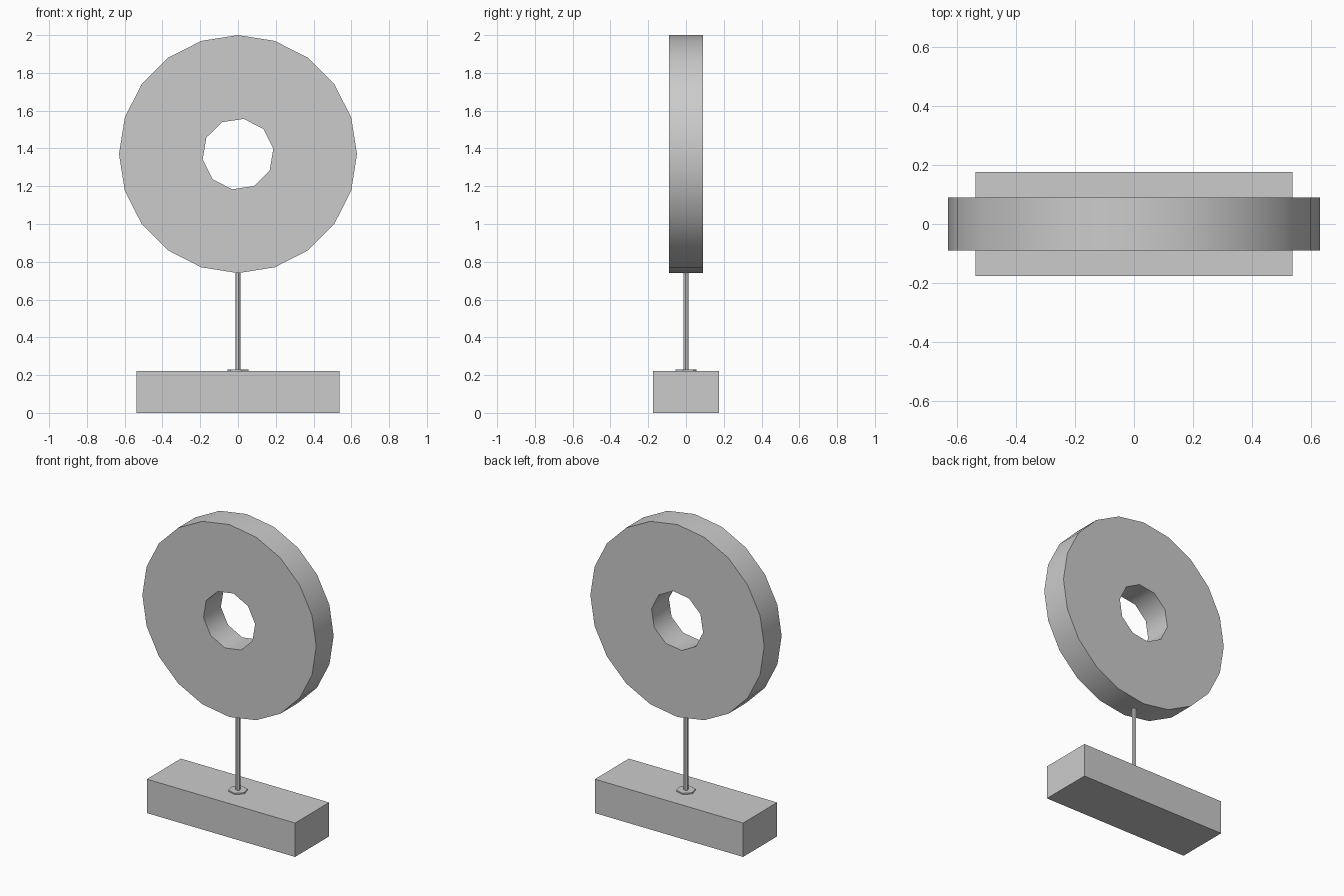
import bpy, bmesh, math

if "Cube" in bpy.data.objects:
    bpy.data.objects.remove(bpy.data.objects["Cube"])


def finish(name, bm, smooth_angle=None):
    bmesh.ops.recalc_face_normals(bm, faces=bm.faces)
    mesh = bpy.data.meshes.new(name)
    bm.to_mesh(mesh)
    bm.free()
    obj = bpy.data.objects.new(name, mesh)
    bpy.context.collection.objects.link(obj)
    if smooth_angle:
        bpy.ops.object.select_all(action='DESELECT')
        obj.select_set(True)
        bpy.context.view_layer.objects.active = obj
        bpy.ops.object.shade_smooth_by_angle(angle=math.radians(smooth_angle))
    return obj


def prism(name, sides, radius, z0, z1, turn=0):
    # upright polygonal prism
    bpy.ops.mesh.primitive_cylinder_add(vertices=sides, radius=radius, depth=z1 - z0,
                                        location=(0, 0, (z0 + z1) / 2),
                                        rotation=(0, 0, math.radians(turn)))
    bpy.context.object.name = name


# Base block
bpy.ops.mesh.primitive_cube_add(size=1, location=(0, 0, 0.111))
base = bpy.context.object
base.name = "base"
base.scale = (1.074, 0.352, 0.222)

# Foot collar and thin post
prism("post_collar", 6, 0.058, 0.215, 0.231, 15)
prism("post", 6, 0.0145, 0.222, 0.75, 15)

# Upright disc: 20-sided rim around a 10-sided hole
CENTRE_Z, HALF = 1.37, 0.09
bm = bmesh.new()


def loop(sides, radius, y, offset):
    angles = [math.radians(offset + 360 * i / sides) for i in range(sides)]
    return [bm.verts.new((radius * math.cos(a), y, CENTRE_Z + radius * math.sin(a)))
            for a in angles]


rims = [loop(20, 0.63, y, 0) for y in (-HALF, HALF)]
holes = [loop(10, 0.189, y, 8.5) for y in (-HALF, HALF)]
for rim, hole in zip(rims, holes):
    for i in range(10):
        bm.faces.new((rim[2 * i], rim[2 * i + 1], rim[(2 * i + 2) % 20],
                      hole[(i + 1) % 10], hole[i]))
for front, back in (rims, holes):
    n = len(front)
    for i in range(n):
        j = (i + 1) % n
        bm.faces.new((front[i], front[j], back[j], back[i]))
finish("disc", bm, 40)
